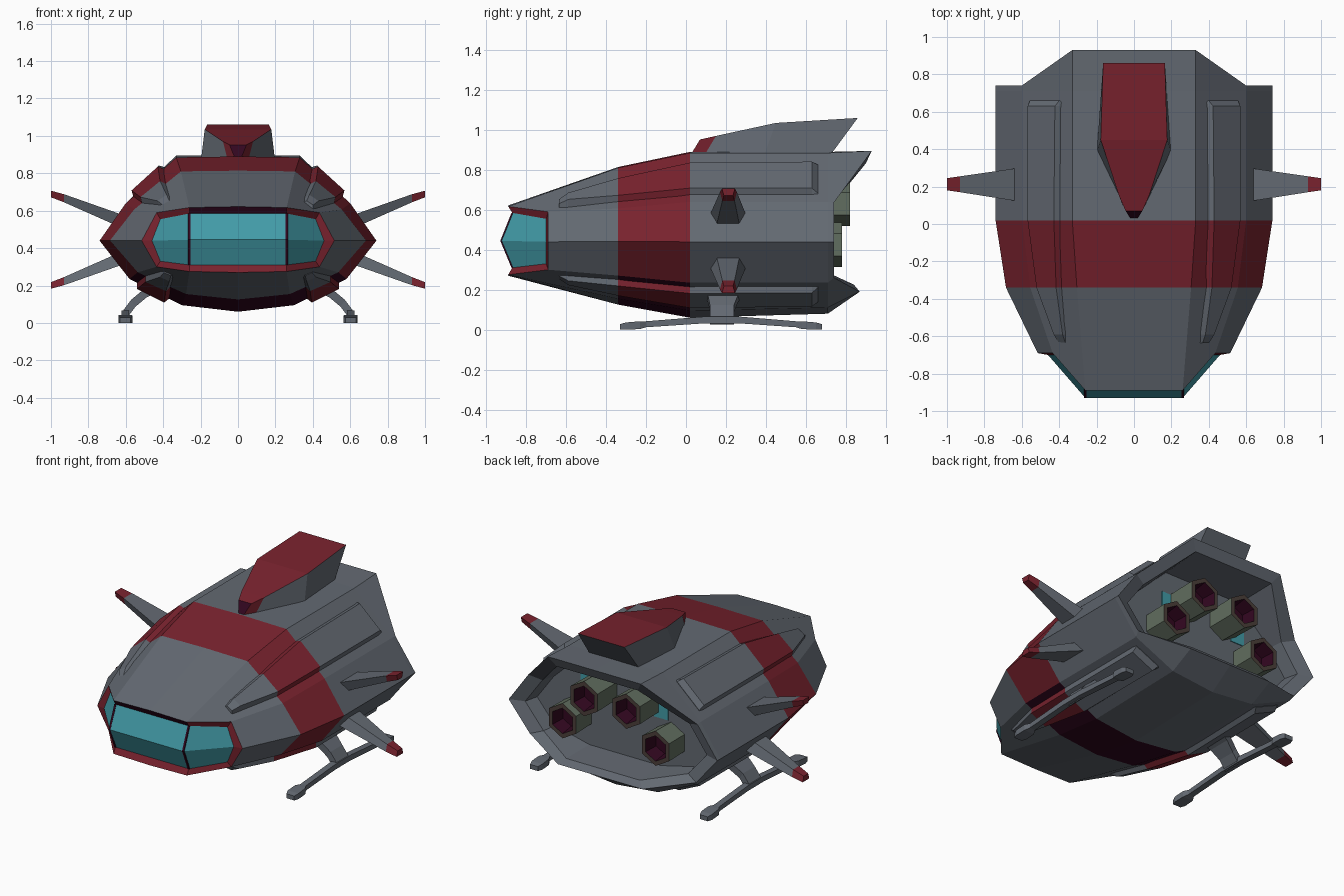
import bpy, bmesh, math
from mathutils import Vector as V

if "Cube" in bpy.data.objects:
    bpy.data.objects.remove(bpy.data.objects["Cube"])

def mat(name, r, g, b):
    m = bpy.data.materials.new(name)
    m.diffuse_color = (r, g, b, 1)
    m.use_nodes = True
    m.node_tree.nodes["Principled BSDF"].inputs["Base Color"].default_value = m.diffuse_color
    return m

MATS = [mat("hull grey", .125, .142, .168), mat("red paint", .19, .016, .027),
        mat("dark maroon", .032, .002, .014), mat("teal glass", .055, .33, .39),
        mat("engine green", .12, .155, .115), mat("nozzle brown", .07, .05, .042)]
GREY, RED, MAROON, TEAL, GREEN, BROWN = range(6)

def finish(name, bm):
    bmesh.ops.recalc_face_normals(bm, faces=bm.faces[:])
    me = bpy.data.meshes.new(name)
    bm.to_mesh(me)
    bm.free()
    for m in MATS:
        me.materials.append(m)
    ob = bpy.data.objects.new(name, me)
    bpy.context.collection.objects.link(ob)
    return ob

def loft(name, rings, color=lambda i, j: GREY, caps=(GREY, GREY)):
    """Skin closed rings; color(i, j) = material of side j in span i."""
    bm = bmesh.new()
    vs = [[bm.verts.new(p) for p in r] for r in rings]
    n = len(vs[0])
    for i in range(len(vs) - 1):
        for j in range(n):
            k = (j + 1) % n
            f = bm.faces.new((vs[i][j], vs[i][k], vs[i + 1][k], vs[i + 1][j]))
            f.material_index = color(i, j)
    for ring, c in ((vs[0], caps[0]), (vs[-1], caps[1])):
        if c is not None:
            bm.faces.new(ring).material_index = c
    return finish(name, bm)

# ---- hull: half sections from top centre to bottom centre ----
MID = .445
PROFILE = [(0, .89), (.33, .885), (.60, .64), (.74, .44), (.58, .235), (.30, .095), (0, .06)]

def section(y, sx=1, sz=1):
    return [V((x * sx, y, MID + (z - MID) * sz)) for x, z in PROFILE]

def pts(*a):
    return [V(p) for p in a]

glass = pts((0, -.87, .585), (.26, -.87, .585), (.415, -.70, .555), (.46, -.70, .44),
            (.415, -.70, .33), (.26, -.87, .31), (0, -.87, .31))
front = pts((0, -.89, .622), (.26, -.89, .617), (.435, -.69, .59), (.515, -.69, .44),
            (.435, -.69, .30), (.26, -.89, .275), (0, -.89, .27))
band0, band1 = section(-.34, .925, .83), section(.02)
aft = section(.71)
aft[5].z, aft[6].z = .11, .08
rear = pts((0, .93, .895), (.33, .93, .895), (.60, .74, .635), (.74, .74, .44),
           (.59, .74, .26), (.30, .87, .19), (0, .87, .19))
lip = [V((p.x * .87, p.y - .03, MID + (p.z - MID) * .86)) for p in rear]
well = [V((p.x * .84, .62, MID + (p.z - MID) * .83)) for p in rear]

def full(half):
    return half + [V((-p.x, p.y, p.z)) for p in half[5:0:-1]]

def hull_color(i, j):
    s = min(j, 11 - j)          # same index on both sides, 0 = top
    if i == 0:
        return MAROON if s == 0 else RED
    if i == 2:
        return MAROON if s >= 4 else RED
    return GREY

loft("hull", [full(r) for r in (glass, front, band0, band1, aft, rear, lip, well)],
     hull_color, (None, GREY))

# ---- windshield with a forward ridge ----
bm = bmesh.new()
def face(*ps):
    bm.faces.new([bm.verts.new(p) for p in ps]).material_index = TEAL
RIDGE = V((.26, -.93, .445))
def flip(p):
    return V((-p.x, p.y, p.z))
for a, b, c in ((1, 2, 3), (5, 4, 3)):
    face(glass[a], flip(glass[a]), flip(RIDGE), RIDGE)
    face(glass[a], glass[b], glass[c], RIDGE)
    face(*map(flip, (glass[a], glass[b], glass[c], RIDGE)))
bmesh.ops.remove_doubles(bm, verts=bm.verts[:], dist=1e-4)
finish("windshield", bm)

# centre line of each hull edge, sampled at any y
def hull_pt(i, y):
    path = [r[i] for r in (front, band0, band1, aft)]
    for a, b in zip(path, path[1:]):
        if y <= b.y:
            return a.lerp(b, (y - a.y) / (b.y - a.y))
    return path[-1]

for s, side in ((1, "right"), (-1, "left")):
    def mx(ring):
        return [V((p[0] * s, p[1], p[2])) for p in ring]

    # window frame bars
    bar = [glass[1], RIDGE, glass[5]]
    loft(side + "_window_bar",
         [mx([p + V((dx, dy, 0)) for dx, dy in ((-.006, .004), (.006, .004), (.006, -.004), (-.006, -.004))])
          for p in (bar[0], bar[1] + V((0, .004, 0)), bar[2])],
         lambda i, j: MAROON, (MAROON, MAROON))

    # raised strips along the hull, painted where the band passes
    for a, b, tag in ((1, 2, "upper"), (5, 4, "lower")):
        rings = []
        for y, t0, t1, h in ((-.635, .42, .76, .003), (-.59, .38, .78, .025), (-.34, .30, .86, .03),
                             (.02, .22, .88, .03), (.63, .20, .88, .03), (.66, .18, .90, .003)):
            p, q = hull_pt(a, y), hull_pt(b, y)
            d = q - p
            n = V((abs(d.z), 0, abs(d.x) * (1 if a == 1 else -1))).normalized()
            rings.append(mx([p.lerp(q, t0) - n * .02, p.lerp(q, t1) - n * .02,
                             p.lerp(q, t1 - .07) + n * h, p.lerp(q, t0 + .07) + n * h]))
        loft(f"{side}_{tag}_strip", rings, lambda i, j: RED if i == 2 else GREY)

    # stub wings, red tips, mirrored about mid height
    for k, tag in ((1, "upper"), (-1, "lower")):
        rings = []
        for x, z0, z1, y0, y1, e in ((.58, .045, .12, .115, .305, .03), (.93, .20, .243, .17, .255, .012),
                                     (1.0, .227, .262, .18, .245, .01)):
            rings.append(mx([(x, y0, MID + k * z1), (x, y1, MID + k * z1),
                             (x, y1 - e, MID + k * z0), (x, y0 + e, MID + k * z0)]))
        loft(f"{side}_{tag}_wing", rings, lambda i, j: RED if i else GREY, (GREY, RED))

    # landing skid with pads at both ends
    rings = []
    for y, w, z0, z1 in ((-.33, .028, 0, .028), (-.30, .038, 0, .036), (-.23, .036, .003, .042),
                         (-.20, .02, .012, .042), (.10, .02, .032, .066), (.26, .02, .032, .066),
                         (.55, .02, .012, .042), (.58, .036, .003, .042), (.65, .038, 0, .036), (.68, .028, 0, .028)):
        rings.append(mx([(.602 - w, y, z0), (.602 + w, y, z0), (.602 + w, y, z1), (.602 - w, y, z1)]))
    loft(side + "_skid", rings)

    # skid strut
    rings = []
    for x, z, y0, y1 in ((.605, .045, .12, .24), (.56, .105, .12, .24), (.50, .155, .11, .26), (.40, .20, .09, .29)):
        rings.append(mx([(x - .012, y0, z - .018), (x - .012, y1, z - .018),
                         (x + .012, y1, z + .018), (x + .012, y0, z + .018)]))
    loft(side + "_strut", rings)

    # hexagonal engine nozzles
    for cx, cz, end, tag in ((.15, .63, .82, "inner"), (.33, .425, .78, "outer")):
        rings = [[V((s * cx + r * math.sin(a * math.pi / 3), y, cz + r * math.cos(a * math.pi / 3)))
                  for a in range(6)]
                 for r, y in ((.108, .60), (.112, end), (.082, end), (.068, end - .09))]
        loft(f"{side}_{tag}_engine", rings, lambda i, j: (GREEN, BROWN, MAROON)[i], (GREEN, MAROON))

    # teal light panel on the engine bay wall
    loft(side + "_bay_light", [mx([(.21, y, .54), (.31, y, .54), (.31, y, .68), (.21, y, .68)])
                               for y in (.617, .625)], lambda i, j: TEAL, (TEAL, TEAL))

# ---- dorsal fin: red top, grey sides, dark nose ----
rings = []
for yt, zt, wt, yb, wb in ((.07, .952, .045, .02, .012), (.15, .97, .08, .09, .055),
                           (.45, 1.035, .178, .39, .198), (.86, 1.06, .165, .72, .175)):
    rings.append([V((-wt, yt, zt)), V((wt, yt, zt)), V((wb, yb, .87)), V((-wb, yb, .87))])
loft("dorsal_fin", rings, lambda i, j: RED if j == 0 or i == 0 else GREY, (MAROON, GREY))
